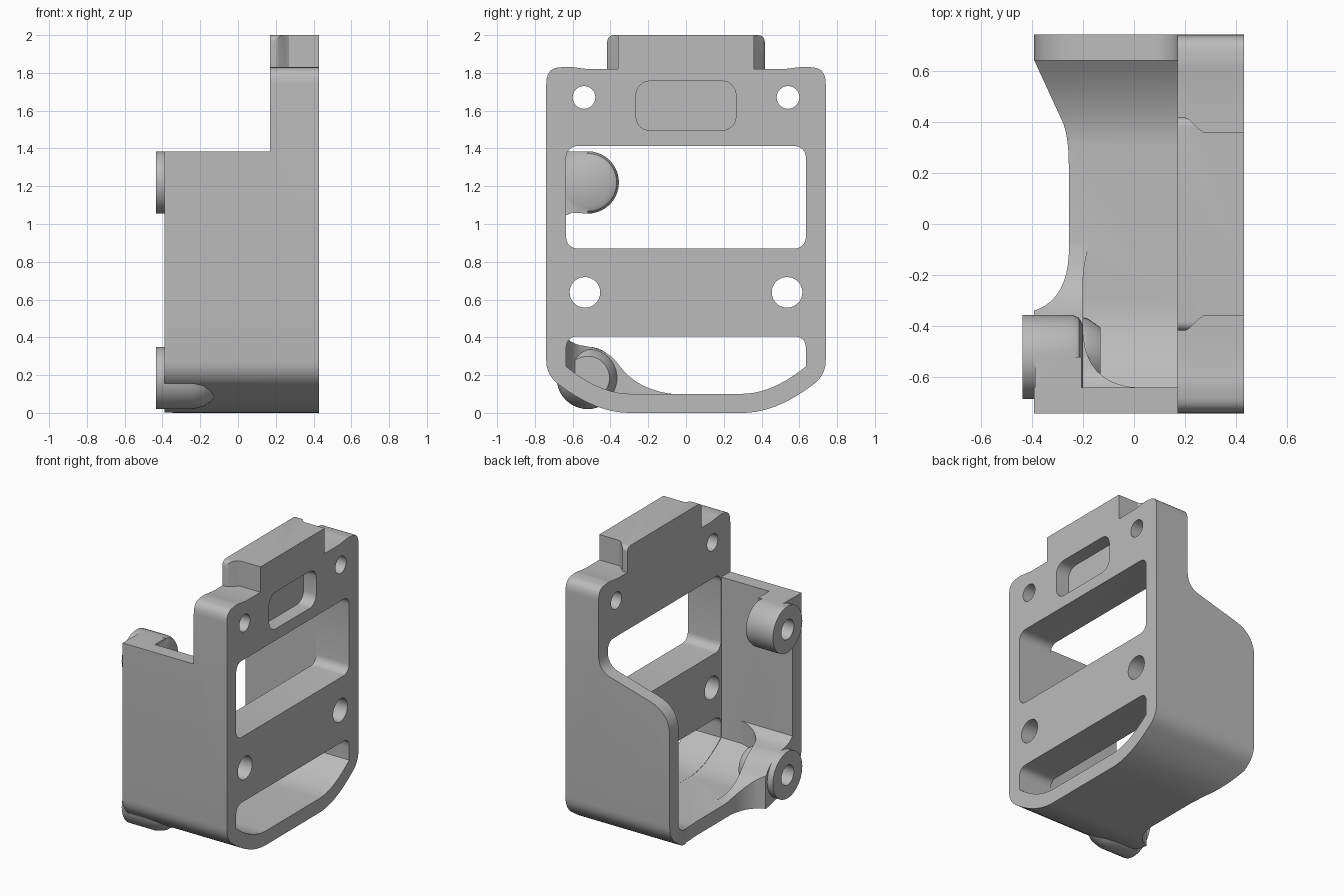
import bpy, bmesh, math
from mathutils import Vector

if "Cube" in bpy.data.objects:
    bpy.data.objects.remove(bpy.data.objects["Cube"], do_unlink=True)

grey = bpy.data.materials.new("warm_grey")
grey.use_nodes = True
grey.diffuse_color = (0.5, 0.5, 0.5, 1)
grey.node_tree.nodes["Principled BSDF"].inputs["Base Color"].default_value = (0.5, 0.5, 0.5, 1)


def bend(a, c, b, n=10):
    """Points on a quadratic curve from a to b, pulled toward c."""
    a, b, c = Vector(a), Vector(b), Vector(c)
    return [tuple(a * (1 - t)**2 + c * 2 * t * (1 - t) + b * t * t)
            for t in (i / n for i in range(n + 1))]


def mirror(half):
    """Close a half outline (+first axis) with its mirror image."""
    return half + [(-u, v) for u, v in reversed(half)]


def rounded(w, lo, hi, r, n=6):
    """Rounded rectangle, half width w, between lo and hi."""
    pts = []
    for k, (cu, cv) in enumerate([(w - r, hi - r), (r - w, hi - r), (r - w, lo + r), (w - r, lo + r)]):
        for i in range(n + 1):
            a = math.pi / 2 * (k + i / n)
            pts.append((cu + r * math.cos(a), cv + r * math.sin(a)))
    return pts


def circle(u, v, r, n=40):
    return [(u + r * math.cos(math.tau * i / n), v + r * math.sin(math.tau * i / n)) for i in range(n)]


def finish(name, bm):
    bmesh.ops.recalc_face_normals(bm, faces=bm.faces)
    mesh = bpy.data.meshes.new(name)
    bm.to_mesh(mesh)
    bm.free()
    mesh.materials.append(grey)
    ob = bpy.data.objects.new(name, mesh)
    bpy.context.collection.objects.link(ob)
    return ob


def loft(name, rings):
    """Solid through a list of equal sized rings."""
    bm = bmesh.new()
    loops = [[bm.verts.new(p) for p in ring] for ring in rings]
    for a, b in zip(loops, loops[1:]):
        for i in range(len(a)):
            j = (i + 1) % len(a)
            bm.faces.new((a[i], a[j], b[j], b[i]))
    bm.faces.new(loops[0])
    bm.faces.new(loops[-1])
    return finish(name, bm)


def prism(name, pts, axis, lo, hi):
    place = {"x": lambda u, v, d: (d, u, v),
             "y": lambda u, v, d: (u, d, v),
             "z": lambda u, v, d: (u, v, d)}[axis]
    return loft(name, [[place(u, v, d) for u, v in pts] for d in (lo, hi)])


def combine(ob, other, op):
    """Apply a boolean and discard the second object."""
    other.hide_render = True
    mod = ob.modifiers.new("boolean", "BOOLEAN")
    mod.operation, mod.object, mod.solver = op, other, "EXACT"
    dg = bpy.context.evaluated_depsgraph_get()
    mesh = bpy.data.meshes.new_from_object(ob.evaluated_get(dg))
    ob.modifiers.clear()
    ob.data = mesh
    bpy.data.objects.remove(other, do_unlink=True)


# Shared outlines of the rounded underside, outer and inner
outer = bend((.74, .28), (.74, .19), (.66, .14), 6) + bend((.66, .14), (.47, 0), (.30, 0))[1:]
inner = bend((.64, .245), (.46, .10), (.30, .10))

# U shaped shell: front wall, floor, back wall
top = 1.385
u_shape = ([(.74, top)] + outer + [(-y, z) for y, z in reversed(outer)] + [(-.74, top), (-.64, top)]
           + [(-y, z) for y, z in inner] + inner[::-1] + [(.64, top)])
body = prism("bracket_body", u_shape, "x", -.39, .2)

# Swept corner filling between front wall and floor
corner = prism("corner", [(-.70, .2), (-.70, .42)] + bend((-.64, .405), (-.60, .36), (-.54, .355), 5)
               + bend((-.53, .353), (-.42, .34), (-.36, .26), 6)
               + bend((-.35, .247), (-.24, .10), (0, .095)) + [(0, .04), (-.4, .06), (-.6, .14)],
               "x", -.39, .1)
corner_plan = prism("corner_plan", [(-.39, -.72), (-.39, .05), (-.15, .05)]
                    + bend((-.15, -.02), (-.2, -.12), (-.2, -.25), 6)
                    + bend((-.2, -.40), (-.2, -.63), (.02, -.64)) + [(.02, -.72)],
                    "z", -.1, .6)
combine(corner, corner_plan, "INTERSECT")
combine(body, corner, "UNION")

# Scooped open edge of the floor
scoop = [(-.6, .64), (-.39, .64)] + bend((-.275, .39), (-.255, .33), (-.255, .23), 6) \
    + bend((-.255, -.12), (-.265, -.33), (-.44, -.35)) + [(-.6, -.35)]
combine(body, prism("scoop", scoop, "z", -.1, 1.6), "DIFFERENCE")

# Sloping top of the back wall
slope = [(.17, 1.6)] + bend((.17, 1.36), (.17, 1.25), (.08, 1.225), 6) \
    + bend((-.24, 1.135), (-.39, 1.09), (-.39, .93), 8) + [(-.6, .93), (-.6, 1.6)]
combine(body, prism("slope", slope, "y", .5, .9), "DIFFERENCE")

# Face plate with rounded shoulders
plate = [(.42, 1.82), (.52, 1.82)] + bend((.60, 1.83), (.63, 1.835), (.66, 1.83), 3) \
    + bend((.68, 1.828), (.74, 1.82), (.74, 1.74), 7) + outer
combine(body, prism("face_plate", mirror(plate), "x", .17, .43), "UNION")

# Stepped tab on top
tab = [(.17, .417), (.20, .417), (.215, .41), (.255, .37), (.27, .36), (.43, .36)]
tab_ob = prism("tab", [(x, y) for x, y in tab] + [(x, -y) for x, y in reversed(tab)], "z", 1.7, 2)
tab_trim = rounded(.417, 1.5, 2, .035)
combine(tab_ob, prism("tab_trim", tab_trim, "x", 0, .6), "INTERSECT")
combine(body, tab_ob, "UNION")


def boss(name, y, z, profile):
    return loft(name, [[(x, u, v) for u, v in circle(y, z, r)] for x, r in profile])


# Screw bosses beside the front wall
by, upper, lower, r = -.52, 1.22, .185, .165
web = prism("boss_web", [(-.70, top), (by, top), (by, upper - r), (-.60, 1.06), (-.64, 1.045), (-.70, 1.045)],
            "x", -.388, -.205)
combine(body, web, "UNION")
combine(body, boss("upper_boss", by, upper, [(-.435, r), (-.24, r), (-.215, r - .012), (-.2, r - .04)]), "UNION")
combine(body, boss("lower_boss", by, lower, [(-.435, r), (-.24, r), (-.18, r - .015), (-.13, r - .05)]), "UNION")
for z in (upper, lower):
    combine(body, prism("boss_hole", circle(by, z, .07), "x", -.6, -.26), "DIFFERENCE")

# Openings, screw holes and blind recess in the face plate
slot = [(y * .992, z + .001) for y, z in inner]
slot = bend((.57, .405), (.635, .405), (.635, .34), 6) + slot
cuts = [rounded(.635, .87, 1.413, .06), mirror(slot)]
for side in (-1, 1):
    cuts += [circle(side * .54, 1.67, .06), circle(side * .535, .638, .081)]
for pts in cuts:
    combine(body, prism("opening", pts, "x", .12, .6), "DIFFERENCE")
combine(body, prism("recess", rounded(.265, 1.495, 1.757, .075), "x", .33, .6), "DIFFERENCE")

# Smooth shading on curved walls, crisp edges elsewhere
bpy.ops.object.select_all(action="DESELECT")
body.select_set(True)
bpy.context.view_layer.objects.active = body
bpy.ops.object.shade_smooth_by_angle(angle=math.radians(30))
